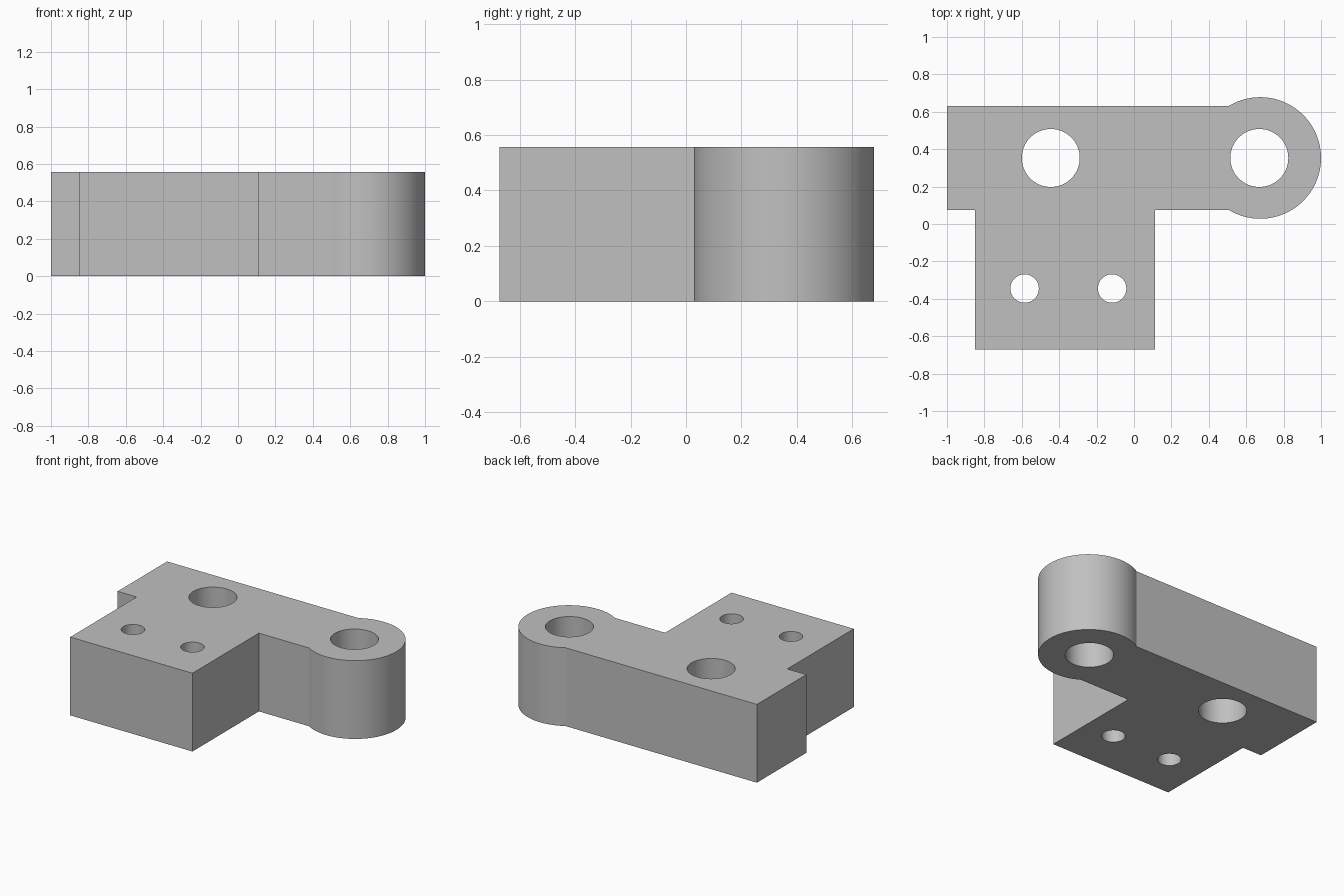
import bpy
import bmesh
from math import asin, cos, sin, pi, tau, radians

cube = bpy.data.objects.get("Cube")
if cube:
    bpy.data.objects.remove(cube, do_unlink=True)

HEIGHT = 0.557
BAR_Y, BAR_HALF = 0.353, 0.278          # centre line and half width of the arm
BOSS_X, BOSS_R = 0.675, 0.325           # rounded end


def arc(cx, cy, r, start, end, steps):
    return [(cx + r * cos(start + (end - start) * i / steps),
             cy + r * sin(start + (end - start) * i / steps))
            for i in range(steps + 1)]


def circle(cx, cy, r, steps=64):
    return arc(cx, cy, r, 0, tau, steps)[:-1]


# Outline: block, arm and rounded end
meet = pi - asin(BAR_HALF / BOSS_R)
low, high = BAR_Y - BAR_HALF, BAR_Y + BAR_HALF
outline = [(-1, high), (-1, low), (-0.85, low), (-0.85, -0.672),
           (0.112, -0.672), (0.112, low)]
outline += arc(BOSS_X, BAR_Y, BOSS_R, -meet, meet, 72)

# Two large bores and two small screw holes
holes = [circle(x, BAR_Y, 0.155) for x in (-0.445, 0.67)]
holes += [circle(x, -0.345, 0.076) for x in (-0.585, -0.117)]

# Filled flat curve, extruded to full thickness
curve = bpy.data.curves.new("bracket_profile", "CURVE")
curve.dimensions = "2D"
curve.fill_mode = "BOTH"
curve.extrude = HEIGHT / 2
for points in [outline] + holes:
    spline = curve.splines.new("POLY")
    spline.points.add(len(points) - 1)
    for point, (x, y) in zip(spline.points, points):
        point.co = (x, y, 0, 1)
    spline.use_cyclic_u = True

bracket = bpy.data.objects.new("bracket_plate", curve)
bpy.context.collection.objects.link(bracket)
bpy.ops.object.select_all(action="DESELECT")
bracket.select_set(True)
bpy.context.view_layer.objects.active = bracket
bpy.ops.object.convert(target="MESH")
bracket = bpy.context.object
bracket.name = "bracket_plate"

# Weld the caps to the walls and stand the part on the floor
bm = bmesh.new()
bm.from_mesh(bracket.data)
bmesh.ops.remove_doubles(bm, verts=bm.verts, dist=0.0001)
bmesh.ops.translate(bm, verts=bm.verts, vec=(0, 0, HEIGHT / 2))
bmesh.ops.recalc_face_normals(bm, faces=bm.faces)
bm.to_mesh(bracket.data)
bm.free()
bpy.ops.object.shade_smooth_by_angle(angle=radians(25))

# Plain grey metal
grey = bpy.data.materials.new("plain_grey")
grey.use_nodes = True
colour = (0.53, 0.53, 0.53, 1)
grey.diffuse_color = colour
grey.node_tree.nodes["Principled BSDF"].inputs["Base Color"].default_value = colour
bracket.data.materials.clear()
bracket.data.materials.append(grey)
